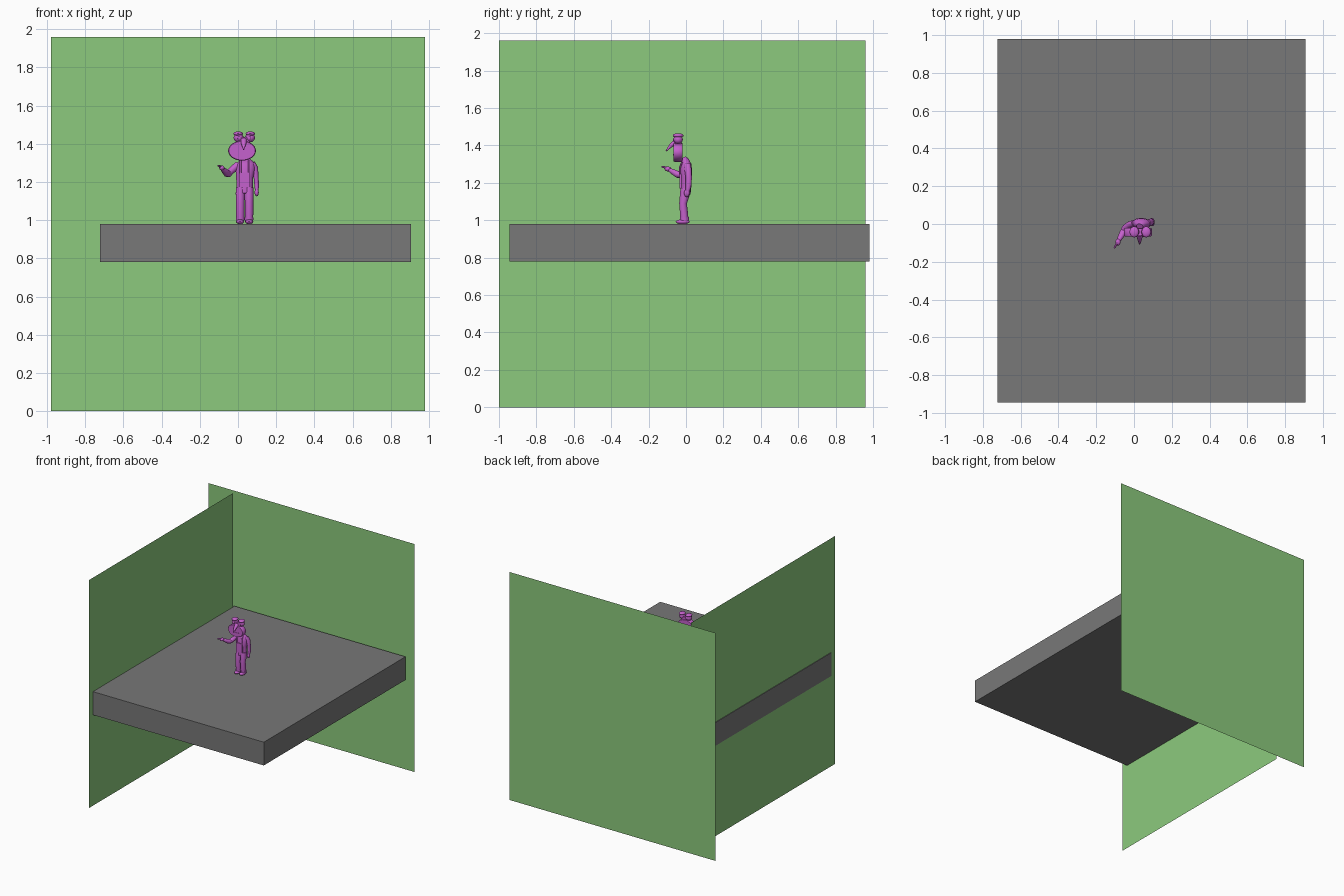
import bpy, bmesh, math
from mathutils import Vector, Matrix

if "Cube" in bpy.data.objects:
    bpy.data.objects.remove(bpy.data.objects["Cube"])


def material(name, rgb):
    m = bpy.data.materials.new(name)
    m.diffuse_color = (*rgb, 1)
    m.use_nodes = True
    m.node_tree.nodes["Principled BSDF"].inputs["Base Color"].default_value = m.diffuse_color
    return m


GREEN = material("wall green", (0.262, 0.591, 0.205))
GREY = material("slab grey", (0.188, 0.188, 0.188))
PURPLE = material("figure purple", (0.56, 0.12, 0.61))


def finish(bm, name, mat, smooth=False):
    bmesh.ops.recalc_face_normals(bm, faces=bm.faces)
    me = bpy.data.meshes.new(name)
    bm.to_mesh(me)
    bm.free()
    me.materials.append(mat)
    ob = bpy.data.objects.new(name, me)
    bpy.context.collection.objects.link(ob)
    if smooth:
        bpy.ops.object.select_all(action='DESELECT')
        ob.select_set(True)
        bpy.context.view_layer.objects.active = ob
        bpy.ops.object.shade_smooth_by_angle(angle=math.radians(40))
    return ob


def panel(name, corners):
    bm = bmesh.new()
    bm.faces.new([bm.verts.new(c) for c in corners])
    return finish(bm, name, GREEN)


def box(name, lo, hi, mat):
    lo, hi = Vector(lo), Vector(hi)
    bm = bmesh.new()
    bmesh.ops.create_cube(bm, size=1, matrix=Matrix.Translation((lo + hi) / 2)
                          @ Matrix.Diagonal((*(hi - lo), 1)))
    return finish(bm, name, mat)


def ball(name, c, r):
    bm = bmesh.new()
    bmesh.ops.create_uvsphere(bm, u_segments=16, v_segments=10, radius=1,
                              matrix=Matrix.Translation(c) @ Matrix.Diagonal((*r, 1)))
    return finish(bm, name, PURPLE, True)


def tube(name, pts, n=14):
    """Loft of elliptical rings: each point is x, y, z, half width, half depth."""
    bm = bmesh.new()
    centres = [Vector(p[:3]) for p in pts]
    rings = []
    for i, p in enumerate(pts):
        t = (centres[min(i + 1, len(pts) - 1)] - centres[max(i - 1, 0)]).normalized()
        u = Vector((0, 1, 0)).cross(t).normalized()
        v = t.cross(u)
        rings.append([bm.verts.new(centres[i] + u * p[3] * math.cos(a) + v * p[4] * math.sin(a))
                      for a in (2 * math.pi * k / n for k in range(n))])
    for a, b in zip(rings, rings[1:]):
        for k in range(n):
            bm.faces.new((a[k], a[(k + 1) % n], b[(k + 1) % n], b[k]))
    bm.faces.new(rings[0])
    bm.faces.new(rings[-1])
    return finish(bm, name, PURPLE, True)


# two thin walls and the floor slab
panel("back_wall", [(-.98, 1, 0), (.98, 1, 0), (.98, 1, 1.96), (-.98, 1, 1.96)])
panel("left_wall", [(-.718, -1, 0), (-.718, .96, 0), (-.718, .96, 1.96), (-.718, -1, 1.96)])
box("floor_slab", (-.723, -.945, .78), (.907, .98, .98), GREY)

# legs, trouser cuffs and shoes
CX = 0.035
for s, side in ((-1, "left"), (1, "right")):
    x = CX + s * .023
    tube(side + "_leg", [(x, -.008, .99, .020, .022), (x, -.010, 1.03, .022, .022),
                         (x, -.016, 1.09, .022, .021), (x, -.006, 1.14, .024, .027),
                         (x, -.002, 1.17, .023, .028)])
    tube(side + "_cuff", [(x, -.008, 1.0, .023, .025), (x, -.009, 1.015, .023, .025)])
    ball(side + "_shoe", (x + s * .001, -.018, .992), (.021, .037, .013))
    # overall straps over the shoulders
    tube(side + "_strap", [(x, -.033, 1.245, .006, .004), (x, -.033, 1.285, .006, .004),
                           (x, -.020, 1.312, .006, .005)], 8)

# torso with shoulders and neck
tube("torso", [(CX, -.002, 1.14, .044, .027), (CX, 0, 1.18, .043, .029),
               (CX, 0, 1.23, .045, .031), (CX + .003, .001, 1.275, .052, .031),
               (CX + .003, .002, 1.298, .048, .027), (CX, -.004, 1.318, .026, .021),
               (CX - .005, -.012, 1.33, .018, .016)], 18)
box("overall_bib", (CX - .027, -.036, 1.17), (CX + .027, -.024, 1.25), PURPLE)

# hanging arm
tube("hanging_arm", [(.076, .006, 1.300, .014, .018), (.090, .010, 1.275, .015, .019),
                     (.095, .015, 1.225, .013, .017), (.098, .013, 1.18, .012, .015),
                     (.098, .007, 1.155, .009, .012)])
ball("hanging_hand", (.098, .004, 1.145), (.011, .015, .020))

# pointing arm with hand and finger
tube("upper_arm", [(.000, .005, 1.292, .018, .017), (-.025, -.004, 1.268, .018, .017),
                   (-.045, -.018, 1.250, .018, .017), (-.056, -.035, 1.241, .016, .016)])
tube("forearm", [(-.045, -.020, 1.240, .014, .014), (-.058, -.045, 1.245, .019, .018),
                 (-.072, -.070, 1.259, .015, .014), (-.083, -.090, 1.270, .010, .010)])
ball("pointing_hand", (-.085, -.096, 1.274), (.014, .018, .013))
tube("finger", [(-.088, -.098, 1.278, .007, .007), (-.098, -.116, 1.284, .006, .006),
                (-.105, -.129, 1.286, .004, .004)], 8)

# head: a flat upright oval with slightly rounded rims
bm = bmesh.new()
rings = []
for y, k in ((-.066, .94), (-.060, 1), (-.026, 1), (-.020, .94)):
    rings.append([bm.verts.new((.021 + .073 * k * math.cos(a), y, 1.364 + .052 * k * math.sin(a)))
                  for a in (2 * math.pi * i / 32 for i in range(32))])
for a, b in zip(rings, rings[1:]):
    for i in range(32):
        bm.faces.new((a[i], a[(i + 1) % 32], b[(i + 1) % 32], b[i]))
bm.faces.new(rings[0])
bm.faces.new(rings[-1])
finish(bm, "head", PURPLE, True)
box("mouth", (-.008, -.069, 1.347), (.062, -.064, 1.353), PURPLE)

# beak pointing forward and down
tube("beak", [(.030, -.055, 1.420, .016, .014), (.030, -.080, 1.400, .013, .011),
              (.030, -.107, 1.370, .003, .003)], 10)

# eyes standing on top of the head, with brow lids
box("eye_base", (.005, -.060, 1.40), (.060, -.024, 1.436), PURPLE)
for s, side in ((-1, "left"), (1, "right")):
    x = .033 + s * .030
    ball(side + "_eye", (x, -.042, 1.432), (.026, .025, .024))
    ball(side + "_pupil", (x - s * .004, -.065, 1.430), (.009, .004, .010))
    ball(side + "_brow", (x + s * .002, -.042, 1.453), (.025, .029, .012))
